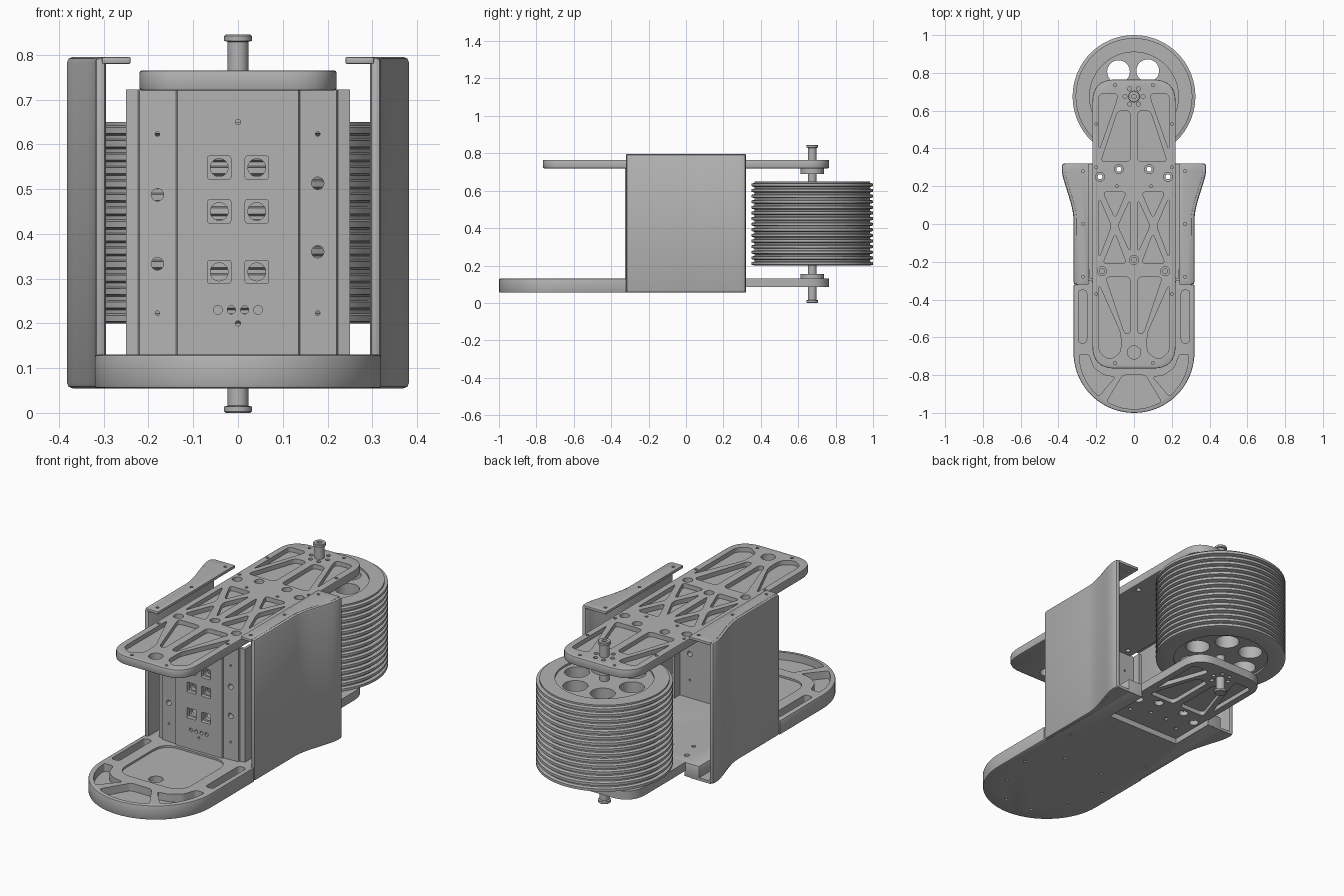
import bpy, bmesh, math
from math import cos, sin, pi, radians
from mathutils import Vector, Matrix

cube = bpy.data.objects.get("Cube")
if cube:
    bpy.data.objects.remove(cube, do_unlink=True)

GREY = (0.45, 0.45, 0.45, 1)
metal = bpy.data.materials.new("plain grey metal")
metal.use_nodes = True
metal.diffuse_color = GREY
metal.node_tree.nodes["Principled BSDF"].inputs["Base Color"].default_value = GREY


def circle(x, y, r, n=24):
    return [(x + r * cos(2 * pi * i / n), y + r * sin(2 * pi * i / n)) for i in range(n)]


def rect(x0, y0, x1, y1):
    return [(x0, y0), (x1, y0), (x1, y1), (x0, y1)]


def flip(pts):
    return [(-x, y) for x, y in pts]


def rounded(pts, r, n=5):
    # Replace each corner by a short curve
    out = []
    vs = [Vector(p) for p in pts]
    for i, p in enumerate(vs):
        a, b = vs[i - 1] - p, vs[(i + 1) % len(vs)] - p
        s = p + a.normalized() * min(r, a.length * 0.45)
        e = p + b.normalized() * min(r, b.length * 0.45)
        for k in range(n + 1):
            t = k / n
            out.append(tuple(s * (1 - t) ** 2 + p * 2 * t * (1 - t) + e * t * t))
    return out


def finish(name, bm):
    bmesh.ops.recalc_face_normals(bm, faces=bm.faces)
    mesh = bpy.data.meshes.new(name)
    bm.to_mesh(mesh)
    bm.free()
    mesh.materials.append(metal)
    ob = bpy.data.objects.new(name, mesh)
    bpy.context.scene.collection.objects.link(ob)
    return ob


def prism(name, pts, z0, z1, matrix=Matrix(), bevel=0.0):
    bm = bmesh.new()
    lo = [bm.verts.new(matrix @ Vector((x, y, z0))) for x, y in pts]
    hi = [bm.verts.new(matrix @ Vector((x, y, z1))) for x, y in pts]
    bm.faces.new(lo)
    bm.faces.new(hi)
    for i in range(len(pts)):
        bm.faces.new((lo[i - 1], lo[i], hi[i], hi[i - 1]))
    ob = finish(name, bm)
    if bevel:
        mod = ob.modifiers.new("edge", 'BEVEL')
        mod.width, mod.segments, mod.angle_limit = bevel, 2, radians(50)
        apply(ob, mod)
    return ob


def apply(ob, mod):
    with bpy.context.temp_override(object=ob, active_object=ob, selected_objects=[ob]):
        bpy.ops.object.modifier_apply(modifier=mod.name)


def cut(ob, pts, z0, z1, matrix=Matrix()):
    cutter = prism("cutter", pts, z0, z1, matrix)
    cutter.hide_render = True
    mod = ob.modifiers.new("cut", 'BOOLEAN')
    mod.operation, mod.solver, mod.object = 'DIFFERENCE', 'EXACT', cutter
    apply(ob, mod)
    bpy.data.meshes.remove(cutter.data)


def cut_pair(ob, pts, z0, z1):
    cut(ob, pts, z0, z1)
    cut(ob, flip(pts), z0, z1)


def lathe(name, profile, y, steps=72):
    bm = bmesh.new()
    vs = [bm.verts.new((r, 0, z)) for r, z in profile]
    es = [bm.edges.new(p) for p in zip(vs, vs[1:])]
    bmesh.ops.spin(bm, geom=vs + es, axis=(0, 0, 1), cent=(0, 0, 0),
                   steps=steps, angle=2 * pi)
    bmesh.ops.remove_doubles(bm, verts=bm.verts, dist=0.0001)
    bmesh.ops.translate(bm, verts=bm.verts, vec=(0, y, 0))
    return finish(name, bm)


HUB = 0.675
# Truss pockets on one half of the plates
rear_truss = [
    [(.02, .33), (.175, .33), (.085, .60), (.02, .60)],
    [(.185, .39), (.185, .69), (.09, .69), (.09, .66)]]
middle_truss = [
    [(.04, .17), (.165, .17), (.10, .03)],
    [(.04, -.21), (.165, -.21), (.10, -.05)],
    [(.02, .13), (.02, -.15), (.085, -.01)],
    [(.185, .14), (.185, -.18), (.12, -.01)]]
front_truss = [
    [(.02, -.28), (.15, -.28), (.05, -.58), (.02, -.58)],
    [(.185, -.32), (.185, -.68), (.13, -.72), (.07, -.68), (.07, -.58)]]
screws = [(.18, .25), (.08, .29)]


def hub_holes(ob, z0, z1):
    for i in range(6):
        a = i * pi / 3
        cut(ob, circle(.047 * cos(a), HUB + .047 * sin(a), .011, 12), z0, z1)


# Top plate with truss pockets and screw holes
top_plate = prism("top_plate", rounded(rect(-.22, -.765, .22, .765), .12, 8), .72, .765, bevel=.005)
for shape in rear_truss + middle_truss + front_truss:
    cut_pair(top_plate, rounded(shape, .025), .742, .80)
for x, y in screws + [(-x, y) for x, y in screws] + [(-.17, -.25), (.165, -.25), (0, -.19)]:
    cut(top_plate, circle(x, y, .024), .735, .80)
    cut(top_plate, circle(x, y, .013, 16), .70, .80)
cut(top_plate, circle(0, -.68, .035), .70, .80)
for x, y in [(.09, .2), (.2, .3), (.2, -.37), (.1, -.735), (.2, .53), (.1, .735)]:
    cut_pair(top_plate, circle(x, y, .008, 12), .75, .80)
hub_holes(top_plate, .735, .80)

# Base plate with a round nose, rim pockets, floor recess and rear notch below
nose = [(.32 * cos(a), -.68 + .32 * sin(a)) for a in [pi + pi * i / 40 for i in range(41)]]
base_plate = prism("base_plate", nose + [(.32, -.32), (.30, -.32), (.30, .32), (-.30, .32),
                                         (-.30, -.32), (-.32, -.32)], .055, .13, bevel=.006)


def rim(a0, a1, n=10):
    return [(.29 * cos(a), -.69 + .29 * sin(a))
            for a in [radians(a0 + (a1 - a0) * i / n) for i in range(n + 1)]]


cut(base_plate, rounded(rim(240, 300) + [(.06, -.80), (-.06, -.80)], .02), .09, .2)
cut_pair(base_plate, rounded(rim(310, 360) + [(.24, -.69), (.215, -.76), (.16, -.80), (.10, -.81)], .015), .09, .2)
cut_pair(base_plate, rounded(rect(.25, -.63, .295, -.35), .02), .09, .2)
cut(base_plate, rounded(rect(-.19, -.74, .19, -.34), .09, 8), .12, .2)
cut(base_plate, circle(0, -.68, .035), .08, .15)
cut(base_plate, rect(-.215, .07, .215, .4), .0, .085)
for x, y in [(.2, -.75), (.25, -.55), (.25, -.2), (.12, -.4), (.08, -.9)]:
    cut_pair(base_plate, circle(x, y, .008, 12), .04, .07)
for x, y in screws:
    cut_pair(base_plate, circle(x, y, .024), .07, .11)
    cut_pair(base_plate, circle(x, y, .013, 16), .07, .2)
    cut_pair(base_plate, circle(x - .03, y - .1, .01, 12), .07, .2)

# Rear tongue under the wheel, pocketed on its lower face
tongue = prism("rear_tongue", rounded([(-.22, .32), (.22, .32), (.22, .765), (-.22, .765)], .12, 8)[18:]
               + [(-.22, .31), (.22, .31)], .085, .13)
for shape in rear_truss:
    cut_pair(tongue, rounded(shape, .025), .04, .108)
hub_holes(tongue, .04, .115)

# Front control panel: stepped profile with square windows and holes
half = [(.135, -.325), (.138, -.318), (.22, -.312), (.223, -.303), (.25, -.298), (.25, -.24), (.235, -.24), (.235, -.285)]
front_panel = prism("front_panel", half + flip(half)[::-1], .125, .722)
UP = Matrix.Rotation(pi / 2, 4, 'X')
for z in (.548, .45, .315):
    for x in (-.042, .042):
        cut(front_panel, rounded(rect(x - .026, z - .026, x + .026, z + .026), .006), .304, .35, UP)
        cut(front_panel, circle(x, z, .02), .2, .36, UP)
for x, z, r in [(-.18, .487, .014), (-.18, .333, .014), (.178, .513, .014), (.178, .36, .014),
                (-.18, .623, .005), (.178, .623, .005), (-.18, .223, .005), (.178, .223, .005),
                (0, .65, .006), (0, .2, .006), (-.015, .23, .009), (.015, .23, .009)]:
    cut(front_panel, circle(x, z, r, 16), .2, .35, UP)
for x in (-.045, .045):
    cut(front_panel, circle(x, .23, .01, 16), .315, .35, UP)

# Flared side panels with turned-in top and bottom flanges
curve = [(.32, -.32), (.32, .03), (.325, .07), (.337, .12), (.365, .21), (.377, .25), (.382, .28), (.382, .32)]
inner = [(x - .025, y) for x, y in curve]
edge = [(x - .016, y) for x, y in curve]
for side, mirror in (("left", 1), ("right", -1)):
    m = Matrix.Diagonal((mirror, 1, 1, 1))
    prism(side + "_side_wall", curve + inner[::-1], .055, .795, m, bevel=.012)
    flange = prism(side + "_top_flange", edge + [(.24, .32), (.24, -.32)], .78, .795, m, bevel=.003)
    for y in (-.28, 0, .28):
        cut(flange, circle(.27, y, .008, 12), .75, .85, m)
    prism(side + "_bottom_flange", edge + [(.25, .32), (.25, -.32)], .0552, .07, m)

# Grooved wheel with recessed faces and six through holes
RIDGES, LOW, HIGH = 15, .2, .65
pitch = (HIGH - LOW) / RIDGES
profile = [(0, LOW + .01), (.235, LOW + .01), (.235, LOW)]
for i in range(RIDGES):
    z = LOW + i * pitch
    profile += [(.309, z), (.325, z + pitch * .15), (.325, z + pitch * .6), (.309, z + pitch * .72)]
profile += [(.309, HIGH), (.235, HIGH), (.235, HIGH - .01), (0, HIGH - .01)]
wheel = lathe("grooved_wheel", profile, HUB)
for i in range(6):
    a = radians(62 + 60 * i)
    cut(wheel, circle(.155 * cos(a), HUB + .155 * sin(a), .06, 32), .1, .8)

# Axle with end heads, and the two bearing collars
lathe("axle", [(0, 0), (.028, 0), (.031, .003), (.031, .014), (.023, .016), (.023, .829),
               (.031, .831), (.031, .842), (.028, .845), (.012, .845), (.012, .835), (0, .835)], HUB, 32)
for name, z0, z1 in (("upper_collar", .69, .722), ("lower_collar", .128, .155)):
    lathe(name, [(0, z0), (.062, z0), (.062, z1), (0, z1)], HUB, 40)

# Smooth round surfaces, keep sharp edges
for ob in bpy.context.scene.objects:
    ob.select_set(ob.type == 'MESH')
bpy.context.view_layer.objects.active = wheel
bpy.ops.object.shade_smooth_by_angle(angle=radians(30))
